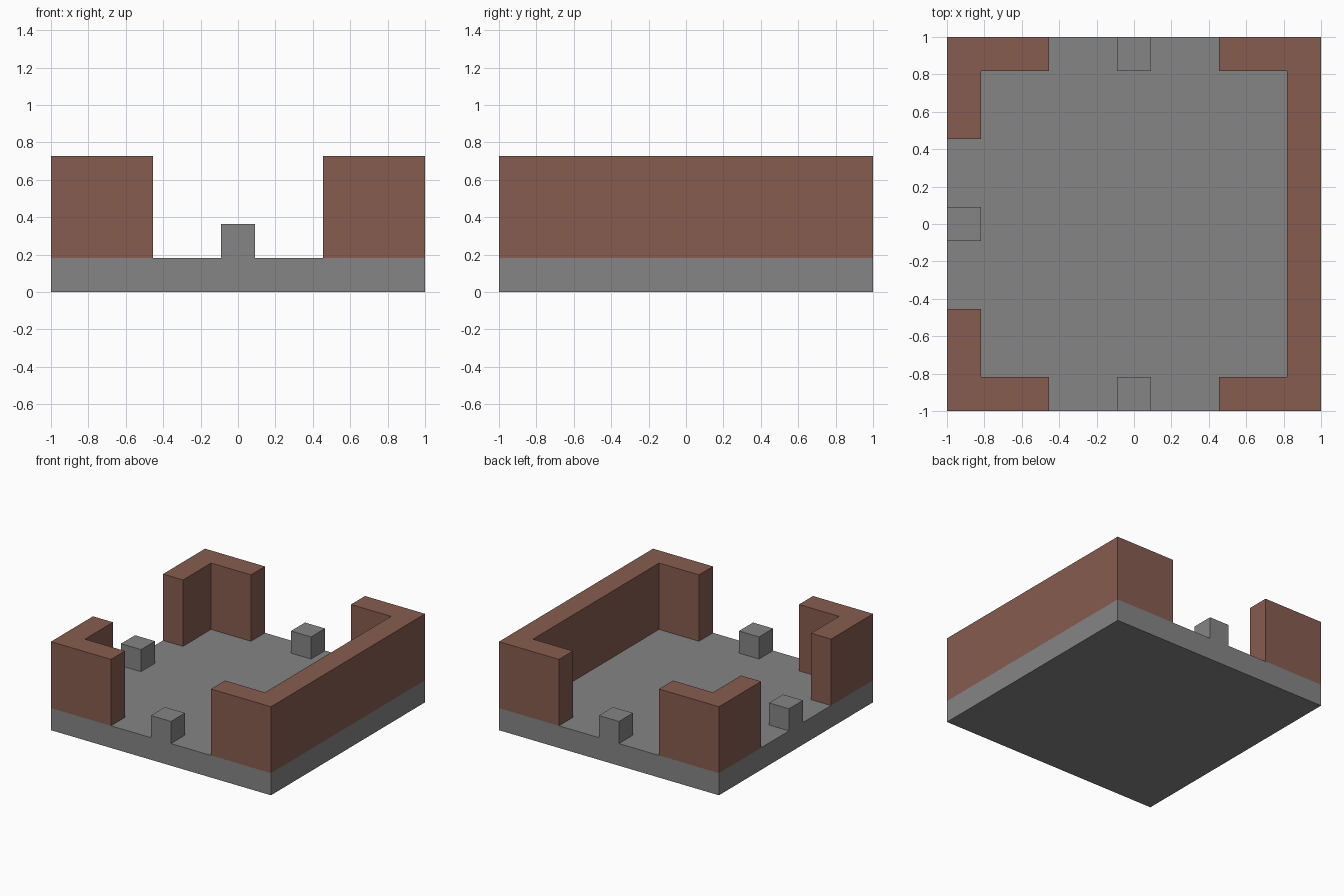
import bpy
import bmesh

cube = bpy.data.objects.get("Cube")
if cube:
    bpy.data.objects.remove(cube, do_unlink=True)

U = 1 / 11            # layout module
FLOOR = 2 * U         # top of the slab
POST_TOP = 4 * U
WALL_TOP = 8 * U
INNER = 9 * U         # inner face of the walls
GAP = 5 * U           # half width of each opening


def make_material(name, colour):
    mat = bpy.data.materials.new(name)
    mat.use_nodes = True
    mat.diffuse_color = colour
    mat.node_tree.nodes["Principled BSDF"].inputs["Base Color"].default_value = colour
    return mat


stone = make_material("stone grey", (0.235, 0.235, 0.235, 1))
brick = make_material("brick brown", (0.242, 0.107, 0.080, 1))


def extrude_plan(name, plan, bottom, top, mat):
    """Raise a plan outline into a solid block."""
    bm = bmesh.new()
    face = bm.faces.new([bm.verts.new((x, y, bottom)) for x, y in plan])
    raised = bmesh.ops.extrude_face_region(bm, geom=[face], use_keep_orig=True)
    verts = [g for g in raised["geom"] if isinstance(g, bmesh.types.BMVert)]
    bmesh.ops.translate(bm, verts=verts, vec=(0, 0, top - bottom))
    bmesh.ops.recalc_face_normals(bm, faces=bm.faces)
    mesh = bpy.data.meshes.new(name)
    bm.to_mesh(mesh)
    bm.free()
    mesh.materials.append(mat)
    obj = bpy.data.objects.new(name, mesh)
    bpy.context.collection.objects.link(obj)
    return obj


def rectangle(x0, x1, y0, y1):
    return [(x0, y0), (x1, y0), (x1, y1), (x0, y1)]


# Floor slab
extrude_plan("floor_slab", rectangle(-1, 1, -1, 1), 0, FLOOR, stone)

# Left wall, wrapping around both corners
half = [(1, -1), (GAP, -1), (GAP, -INNER), (INNER, -INNER)]
plan = half + [(x, -y) for x, y in reversed(half)]
extrude_plan("left_wall", plan, FLOOR, WALL_TOP, brick)

# Right corner walls, mirrored front to back
corner = [(-1, -1), (-GAP, -1), (-GAP, -INNER),
          (-INNER, -INNER), (-INNER, -GAP), (-1, -GAP)]
for side, s in (("front", 1), ("back", -1)):
    extrude_plan(f"{side}_right_corner_wall", [(x, s * y) for x, y in corner],
                 FLOOR, WALL_TOP, brick)

# Low posts in the middle of each opening
posts = {
    "front_post": rectangle(-U, U, -1, -INNER),
    "back_post": rectangle(-U, U, INNER, 1),
    "right_post": rectangle(-1, -INNER, -U, U),
}
for name, outline in posts.items():
    extrude_plan(name, outline, FLOOR, POST_TOP, stone)
